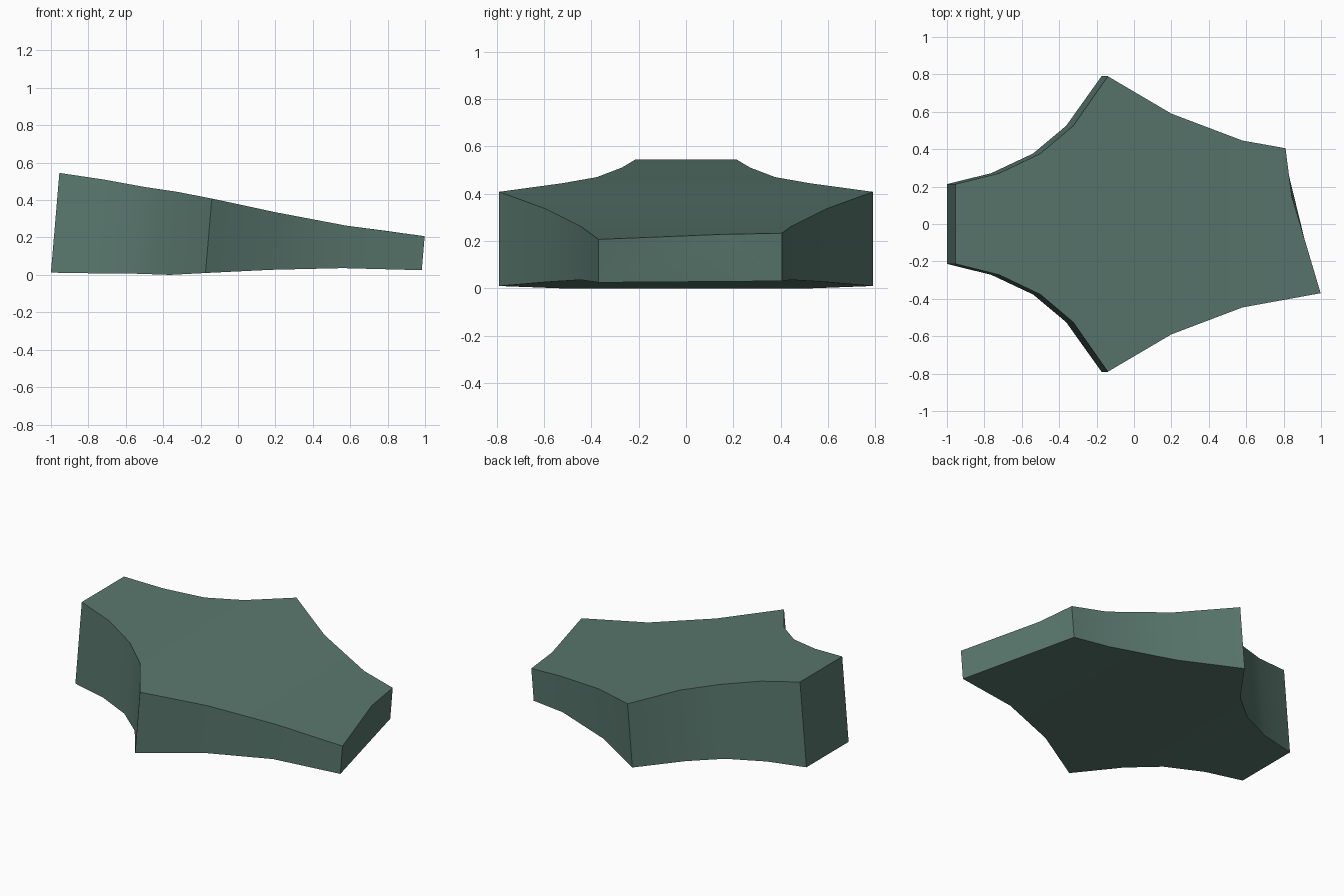
import bpy, bmesh, math

if "Cube" in bpy.data.objects:
    bpy.data.objects.remove(bpy.data.objects["Cube"])

# Mirrored stations along the slab: x top, half width, z top, z bottom
stations = [
    (-0.955, 0.213, 0.545, 0.012),
    (-0.72, 0.272, 0.510, 0.008),
    (-0.50, 0.377, 0.470, 0.006),
    (-0.325, 0.525, 0.444, 0.000),
    (-0.14, 0.790, 0.408, 0.010),
    (0.20, 0.590, 0.335, 0.027),
    (0.58, 0.446, 0.263, 0.036),
]
LEAN = 0.085  # walls lean towards +x as they rise

bm = bmesh.new()


def column(x, y, zt, zb):
    """Top and bottom vertex of one leaning wall edge."""
    return (bm.verts.new((x, y, zt)),
            bm.verts.new((x - LEAN * (zt - zb), y, zb)))


front = [column(x, -w, t, b) for x, w, t, b in stations]
back = [column(x, w, t, b) for x, w, t, b in stations]
# Uneven broken end
front.append(column(0.998, -0.37, 0.207, 0.025))
back.append(column(0.81, 0.405, 0.233, 0.031))
notch = bm.verts.new((0.843, 0.15, 0.228))

# Top, underside and the two curved side walls
for i in range(len(front) - 1):
    f0, f1, b0, b1 = front[i], front[i + 1], back[i], back[i + 1]
    top = [f0[0], f1[0], b1[0], b0[0]]
    if i == len(front) - 2:
        top.insert(2, notch)
    bm.faces.new(top)
    bm.faces.new((f0[1], b0[1], b1[1], f1[1]))
    bm.faces.new((f0[0], f0[1], f1[1], f1[0]))
    bm.faces.new((b0[0], b1[0], b1[1], b0[1]))

# Thick end and notched thin end
bm.faces.new((front[0][0], back[0][0], back[0][1], front[0][1]))
bm.faces.new((front[-1][0], front[-1][1], notch))
bm.faces.new((front[-1][1], back[-1][1], notch))
bm.faces.new((back[-1][1], back[-1][0], notch))
bmesh.ops.recalc_face_normals(bm, faces=bm.faces)

mesh = bpy.data.meshes.new("star_slab")
bm.to_mesh(mesh)
bm.free()
slab = bpy.data.objects.new("star_slab", mesh)
bpy.context.collection.objects.link(slab)

mat = bpy.data.materials.new("grey green")
mat.diffuse_color = (0.1, 0.185, 0.155, 1)
mat.use_nodes = True
mat.node_tree.nodes["Principled BSDF"].inputs["Base Color"].default_value = mat.diffuse_color
mesh.materials.append(mat)

# Soft side walls, sharp rims
bpy.context.view_layer.objects.active = slab
slab.select_set(True)
bpy.ops.object.shade_smooth_by_angle(angle=math.radians(30))
